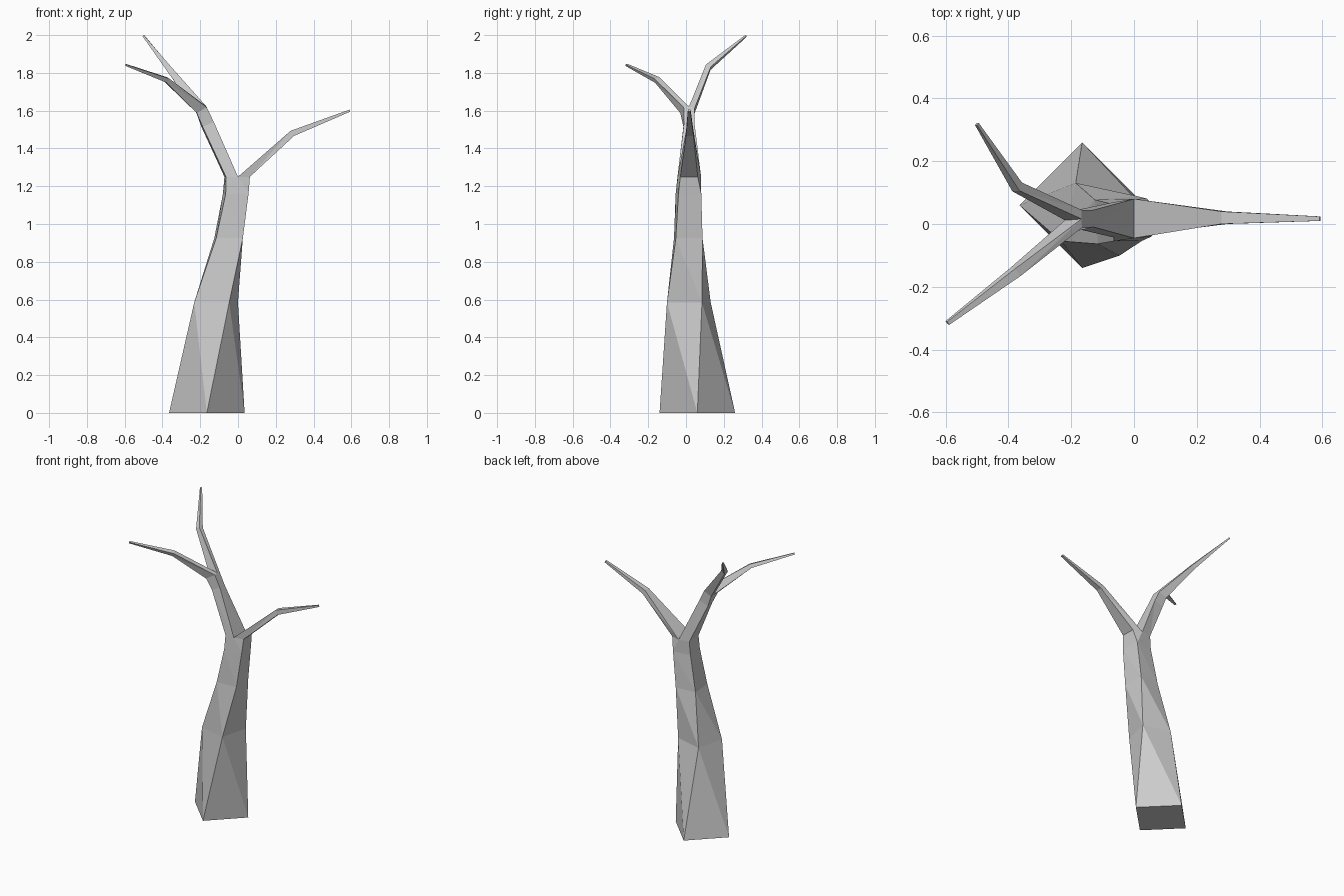
import bpy
import bmesh
from math import sin, cos, pi, radians
from mathutils import Vector

cube = bpy.data.objects.get("Cube")
if cube:
    bpy.data.objects.remove(cube)

bm = bmesh.new()


def face(*points):
    bm.faces.new([bm.verts.new(p) for p in points])


def skin(lower, upper):
    """Join two rings with triangle pairs, creased the same way all round."""
    for i in range(4):
        j = (i + 1) % 4
        face(lower[i], lower[j], upper[i])
        face(lower[j], upper[j], upper[i])


def square(x, y, z, radius, first):
    """Trunk section whose first corner points at the given angle."""
    angles = [radians(first + 90 * k) for k in range(4)]
    return [Vector((x + radius * cos(a), y + radius * sin(a), z)) for a in angles]


def branch(start, stations, twist):
    """Four-sided limb from a start ring through (centre, tangent, half width, half height)."""
    ring = start
    for centre, tangent, width, height in stations:
        t = Vector(tangent).normalized()
        side = t.cross(Vector((0, 0, 1))).normalized()
        up = side.cross(t)
        angles = [twist + k * pi / 2 for k in range(4)]
        new = [Vector(centre) + up * height * cos(a) + side * width * sin(a) for a in angles]
        skin(ring, new)
        ring = new
    face(*ring)


# Twisting trunk, corners ordered front, right, back, left
rings = [
    square(-0.165, 0.06, 0, 0.2, -90),
    square(-0.116, 0.015, 0.585, 0.135, -59),
    square(-0.05, 0.012, 0.925, 0.1, -41),
    square(-0.012, 0.013, 1.16, 0.086, -38),
]
for low, high in zip(rings, rings[1:]):
    skin(low, high)
face(*rings[0])
front_r, back_r, back_l, front_l = rings[-1]

# Main crotch, where the trunk divides in two
crotch_f, crotch_b = Vector((0, -0.045, 1.25)), Vector((0, 0.08, 1.25))
right_f, right_b = Vector((0.063, -0.03, 1.25)), Vector((0.06, 0.062, 1.25))
left_f, left_b = Vector((-0.064, -0.043, 1.25)), Vector((-0.072, 0.068, 1.25))
face(front_r, back_r, right_b, right_f)
face(back_l, front_l, left_f, left_b)
for r, l, rr, c, ll in ((front_r, front_l, right_f, crotch_f, left_f),
                        (back_r, back_l, right_b, crotch_b, left_b)):
    face(l, r, c, ll)
    face(r, rr, c)

# Single limb on the +x side
branch([crotch_b, crotch_f, right_f, right_b],
       [((0.288, 0.02, 1.48), (0.29, 0, 0.2), 0.028, 0.023),
        ((0.592, 0.017, 1.6), (0.3, 0, 0.12), 0.01, 0.008)], -pi / 4)

# Forked limb on the -x side
neck = [Vector((x, y, z)) for x, y, z in
        ((-0.128, -0.01, 1.54), (-0.132, 0.044, 1.54),
         (-0.194, 0.042, 1.515), (-0.187, -0.014, 1.515))]
skin([crotch_f, crotch_b, left_b, left_f], neck)
top, low = Vector((-0.167, 0.016, 1.622)), Vector((-0.22, 0.012, 1.59))
fork_fr, fork_fl = Vector((-0.166, -0.012, 1.618)), Vector((-0.218, -0.03, 1.587))
fork_br, fork_bl = Vector((-0.167, 0.045, 1.612)), Vector((-0.22, 0.046, 1.587))
face(neck[0], fork_fr, fork_fl, neck[3])
face(neck[1], fork_br, fork_bl, neck[2])
face(neck[0], neck[1], fork_br, top, fork_fr)
face(neck[3], neck[2], fork_bl, low, fork_fl)

# Front and back twigs of the fork
branch([top, low, fork_fl, fork_fr],
       [((-0.378, -0.153, 1.763), (-0.2, -0.16, 0.13), 0.022, 0.018),
        ((-0.594, -0.315, 1.842), (-0.2, -0.16, 0.08), 0.009, 0.007)], 0.4)
branch([top, fork_br, fork_bl, low],
       [((-0.372, 0.118, 1.83), (-0.16, 0.14, 0.2), 0.021, 0.02),
        ((-0.5, 0.318, 1.996), (-0.13, 0.2, 0.17), 0.007, 0.006)], -0.2)

# Weld into one flat-shaded skin
bmesh.ops.remove_doubles(bm, verts=bm.verts, dist=0.0005)
bmesh.ops.recalc_face_normals(bm, faces=bm.faces)
mesh = bpy.data.meshes.new("bare_tree")
bm.to_mesh(mesh)
bm.free()
tree = bpy.data.objects.new("bare_tree", mesh)
bpy.context.scene.collection.objects.link(tree)

bark = bpy.data.materials.new("grey_bark")
bark.use_nodes = True
colour = (0.6, 0.6, 0.6, 1)
bark.diffuse_color = colour
bark.node_tree.nodes["Principled BSDF"].inputs["Base Color"].default_value = colour
mesh.materials.append(bark)
